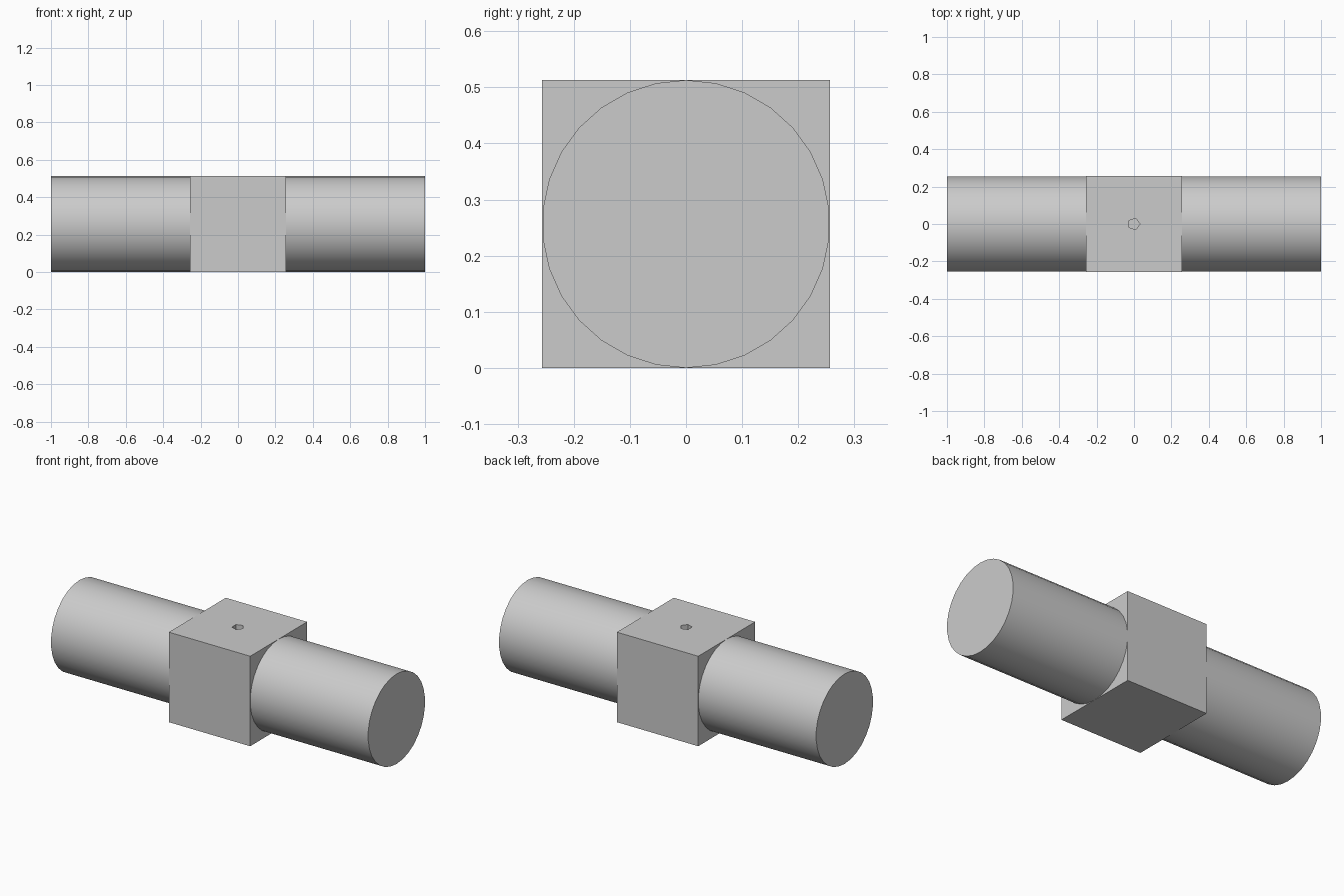
import bpy
from math import radians

if "Cube" in bpy.data.objects:
    bpy.data.objects.remove(bpy.data.objects["Cube"], do_unlink=True)

HALF = 0.2565          # half the block, and the radius of the arms
HOLE_DEPTH = 0.25

grey = bpy.data.materials.new("plain_grey")
grey.use_nodes = True
colour = (0.6, 0.6, 0.6, 1)
grey.diffuse_color = colour
grey.node_tree.nodes["Principled BSDF"].inputs["Base Color"].default_value = colour


def finish(name):
    obj = bpy.context.object
    obj.name = name
    obj.data.materials.append(grey)
    return obj


# Central block
bpy.ops.mesh.primitive_cube_add(size=2 * HALF, location=(0, 0, HALF))
block = finish("center_block")

# Five-sided blind hole in the top of the block
bpy.ops.mesh.primitive_cylinder_add(
    vertices=5, radius=0.032, depth=2 * HOLE_DEPTH,
    location=(0, 0, 2 * HALF), rotation=(0, 0, radians(-90)))
cutter = finish("hole_cutter")
cutter.hide_render = True
cut = block.modifiers.new("pin_hole", 'BOOLEAN')
cut.operation = 'DIFFERENCE'
cut.solver = 'EXACT'
cut.object = cutter
bpy.context.view_layer.objects.active = block
bpy.ops.object.modifier_apply(modifier=cut.name)
bpy.data.objects.remove(cutter, do_unlink=True)

# Round arms on both sides, starting at the block faces
for side, name in ((1, "left_arm"), (-1, "right_arm")):
    bpy.ops.mesh.primitive_cylinder_add(
        vertices=30, radius=HALF, depth=1 - HALF,
        location=(side * (1 + HALF) / 2, 0, HALF),
        rotation=(radians(90), 0, radians(90)))
    finish(name)
    bpy.ops.object.shade_smooth_by_angle(angle=radians(30))
